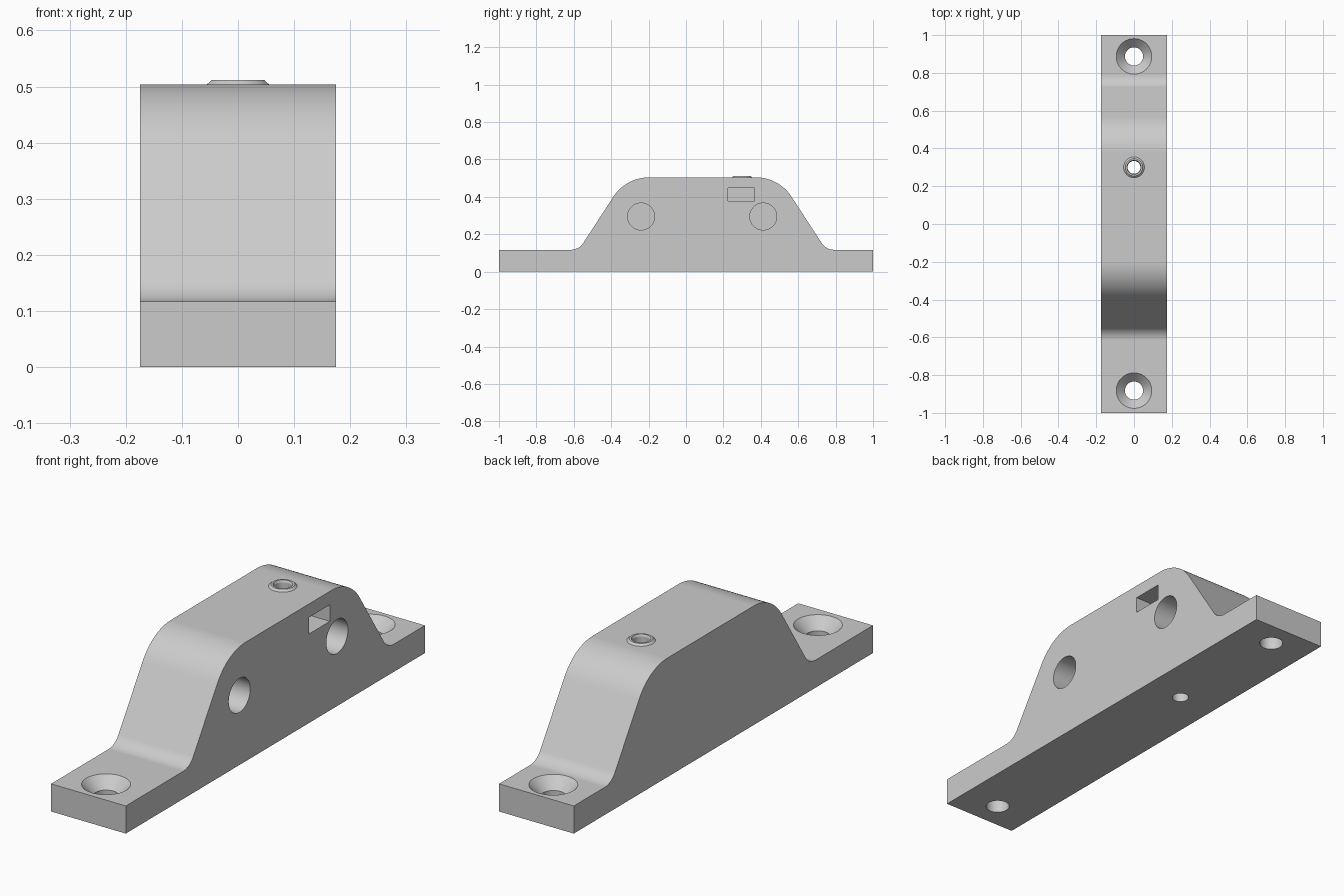
import bpy, bmesh
from math import sin, cos, atan2, tan, pi, radians
from mathutils import Vector, Matrix

cube = bpy.data.objects.get("Cube")
if cube:
    bpy.data.objects.remove(cube)

WIDTH, FLANGE, TOP = 0.35, 0.117, 0.504
HUMP_Y = 0.088                      # the raised middle sits off centre
SCREW_Y, BORE = 0.30, 0.034

grey = bpy.data.materials.new("plain grey")
grey.use_nodes = True
grey.diffuse_color = (0.6, 0.6, 0.6, 1)
grey.node_tree.nodes["Principled BSDF"].inputs["Base Color"].default_value = (0.6, 0.6, 0.6, 1)


def make_object(name, bm):
    bmesh.ops.recalc_face_normals(bm, faces=bm.faces)
    mesh = bpy.data.meshes.new(name)
    bm.to_mesh(mesh)
    bm.free()
    mesh.materials.append(grey)
    ob = bpy.data.objects.new(name, mesh)
    bpy.context.collection.objects.link(ob)
    return ob


def revolve(name, profile, matrix, steps=64):
    """Turn an (r, z) profile about the z axis, then place it."""
    bm = bmesh.new()
    verts = [bm.verts.new((r, 0, z)) for r, z in profile]
    edges = [bm.edges.new(pair) for pair in zip(verts, verts[1:])]
    bmesh.ops.spin(bm, geom=verts + edges, axis=(0, 0, 1), cent=(0, 0, 0),
                   angle=2 * pi, steps=steps, use_merge=True)
    bmesh.ops.remove_doubles(bm, verts=bm.verts, dist=1e-5)
    bm.transform(matrix)
    return make_object(name, bm)


def rounded(before, corner, after, radius, steps=16):
    """Points of an arc that rounds one corner of the profile."""
    a, b = (before - corner).normalized(), (after - corner).normalized()
    half = a.angle(b) / 2
    centre = corner + (a + b).normalized() * radius / sin(half)
    start = corner + a * radius / tan(half) - centre
    end = corner + b * radius / tan(half) - centre
    t0 = atan2(start.y, start.x)
    sweep = (atan2(end.y, end.x) - t0 + pi) % (2 * pi) - pi
    return [centre + radius * Vector((cos(t0 + sweep * i / steps), sin(t0 + sweep * i / steps)))
            for i in range(steps + 1)]


# Body: side profile pushed across the width
foot, crown = 0.661, 0.409          # half lengths of the hump, below and above
corners = [Vector(p) for p in (
    (-1, 0), (-1, FLANGE), (HUMP_Y - foot, FLANGE), (HUMP_Y - crown, TOP),
    (HUMP_Y + crown, TOP), (HUMP_Y + foot, FLANGE), (1, FLANGE), (1, 0))]
radii = [0, 0, 0.08, 0.225, 0.225, 0.08, 0, 0]
outline = []
for i, (p, r) in enumerate(zip(corners, radii)):
    outline += rounded(corners[i - 1], p, corners[i + 1], r) if r else [p]
bm = bmesh.new()
side = bm.faces.new([bm.verts.new((-WIDTH / 2, y, z)) for y, z in outline])
# Keep the first side face so the solid stays closed
new = bmesh.ops.extrude_face_region(bm, geom=[side], use_keep_orig=True)["geom"]
bmesh.ops.translate(bm, vec=(WIDTH, 0, 0), verts=[v for v in new if isinstance(v, bmesh.types.BMVert)])
body = make_object("mount_body", bm)

# Cutters: countersunk fixing holes, screw bore, two side sockets, nut slot
cutters = []
for y in (-0.882, 0.887):
    cutters.append(revolve("fixing_hole_cutter", [
        (0, -0.1), (0.048, -0.1), (0.048, 0.07), (0.094, FLANGE), (0.094, 0.3), (0, 0.3)],
        Matrix.Translation((0, y, 0))))
cutters.append(revolve("bore_cutter", [(0, -0.1), (BORE, -0.1), (BORE, 0.7), (0, 0.7)],
                       Matrix.Translation((0, SCREW_Y, 0))))
for y in (-0.24, 0.413):
    cutters.append(revolve("socket_cutter", [(0, -0.08), (0.072, -0.08), (0.072, 0.3), (0, 0.3)],
                           Matrix.Translation((0, y, 0.295)) @ Matrix.Rotation(pi / 2, 4, 'Y')))
bm = bmesh.new()
bmesh.ops.create_cube(bm, size=1, matrix=Matrix.Translation((0.115, 0.295, 0.412))
                      @ Matrix.Diagonal((0.37, 0.14, 0.07, 1)))
cutters.append(make_object("nut_slot_cutter", bm))

bpy.context.view_layer.objects.active = body
for cutter in cutters:
    cutter.hide_render = True
    mod = body.modifiers.new("cut", 'BOOLEAN')
    mod.operation, mod.solver, mod.object = 'DIFFERENCE', 'EXACT', cutter
    bpy.ops.object.modifier_apply(modifier=mod.name)
for cutter in cutters:
    bpy.data.objects.remove(cutter)

# Small raised collar around the screw bore
collar = revolve("screw_collar", [
    (BORE, TOP), (0.038, 0.512), (0.046, 0.512), (0.055, TOP), (BORE, TOP)],
    Matrix.Translation((0, SCREW_Y, 0)))

# Smooth the rounds, keep the edges crisp
bpy.ops.object.select_all(action='DESELECT')
for ob in (body, collar):
    ob.select_set(True)
bpy.ops.object.shade_smooth_by_angle(angle=radians(25))
weighted = body.modifiers.new("even shading", 'WEIGHTED_NORMAL')
weighted.keep_sharp = True
